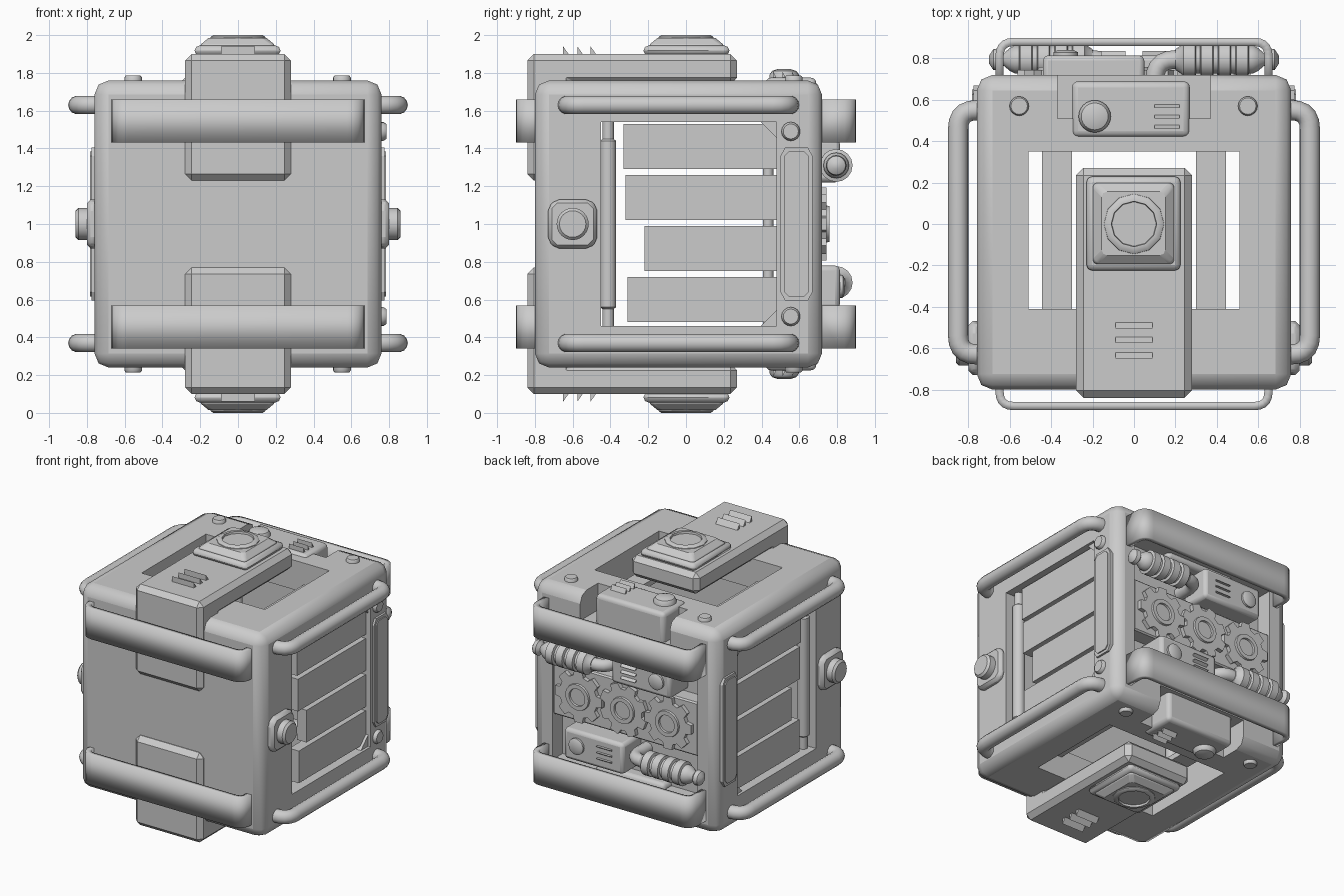
import bpy, bmesh, math
from mathutils import Vector, Matrix

if "Cube" in bpy.data.objects:
    bpy.data.objects.remove(bpy.data.objects["Cube"])

GREY = bpy.data.materials.new("plain grey")
GREY.diffuse_color = (0.6, 0.6, 0.6, 1)
GREY.use_nodes = True
GREY.node_tree.nodes["Principled BSDF"].inputs["Base Color"].default_value = GREY.diffuse_color


# All meshes are written relative to the cube centre, which sits at z = 1
def finish(name, bm, mirror="", smooth=35, bevel=0, segs=1, turn=False):
    bmesh.ops.recalc_face_normals(bm, faces=bm.faces[:])
    me = bpy.data.meshes.new(name)
    bm.to_mesh(me)
    bm.free()
    me.materials.append(GREY)
    ob = bpy.data.objects.new(name, me)
    ob.location.z = 1
    bpy.context.collection.objects.link(ob)
    if bevel:
        m = ob.modifiers.new("bevel", 'BEVEL')
        m.width, m.segments = bevel, segs
        m.limit_method, m.angle_limit = 'ANGLE', math.radians(40)
    if mirror:
        m = ob.modifiers.new("mirror", 'MIRROR')
        m.use_axis = ['x' in mirror, 'y' in mirror, 'z' in mirror]
        m.use_mirror_merge = False
    if smooth:
        bpy.ops.object.select_all(action='DESELECT')
        ob.select_set(True)
        bpy.context.view_layer.objects.active = ob
        bpy.ops.object.shade_smooth_by_angle(angle=math.radians(smooth))
    if turn:  # second copy turned half way round the y axis
        twin = ob.copy()
        twin.name = name + "_lower"
        twin.rotation_euler.y = math.pi
        bpy.context.collection.objects.link(twin)
    return ob


def add_box(bm, x, y, z, taper=1.0):
    pts = [[bm.verts.new((px, py, pz)) for px, py in
            ((x[0], y[0]), (x[1], y[0]), (x[1], y[1]), (x[0], y[1]))] for pz in z]
    c = Vector(((x[0] + x[1]) / 2, (y[0] + y[1]) / 2))
    for v in pts[1]:
        v.co.xy = c + (v.co.xy - c) * taper
    bm.faces.new(pts[0])
    bm.faces.new(pts[1])
    for i in range(4):
        j = (i + 1) % 4
        bm.faces.new((pts[0][i], pts[0][j], pts[1][j], pts[1][i]))


def box(name, x, y, z, taper=1.0, **kw):
    bm = bmesh.new()
    add_box(bm, x, y, z, taper)
    return finish(name, bm, **kw)


# Prism from a 2D outline; place(u, v, w) maps outline and depth to 3D
def prism(name, outline, depth, place, **kw):
    bm = bmesh.new()
    a, b = [[bm.verts.new(place(u, v, w)) for u, v in outline] for w in depth]
    bm.faces.new(a)
    bm.faces.new(b)
    n = len(a)
    for i in range(n):
        bm.faces.new((a[i], a[(i + 1) % n], b[(i + 1) % n], b[i]))
    return finish(name, bm, **kw)


# Turned part: (radius, height) profile spun round an axis through centre
def lathe(name, prof, centre, axis, sides=24, closed=False, **kw):
    bm = bmesh.new()
    rot = Vector((0, 0, 1)).rotation_difference(Vector(axis)).to_matrix()
    rings = [[bm.verts.new(Vector(centre) + rot @ Vector((r * math.cos(t), r * math.sin(t), h)))
              for t in (2 * math.pi * i / sides for i in range(sides))] for r, h in prof]
    pairs = list(zip(rings, rings[1:])) + ([(rings[-1], rings[0])] if closed else [])
    for a, b in pairs:
        for i in range(sides):
            j = (i + 1) % sides
            bm.faces.new((a[i], a[j], b[j], b[i]))
    if not closed:
        bm.faces.new(rings[0])
        bm.faces.new(rings[-1])
    return finish(name, bm, **kw)


# Sweep a u by v section along a U shaped path with rounded corners
def sweep(name, pts, section, radius, up, **kw):
    P = [Vector(p) for p in pts]
    path = [P[0]]
    for a, b, c in zip(P, P[1:], P[2:]):
        s, e = b + (a - b).normalized() * radius, b + (c - b).normalized() * radius
        path += [s.lerp(b, t).lerp(b.lerp(e, t), t) for t in (0, .2, .4, .6, .8, 1)]
    path.append(P[-1])
    bm, rings, up = bmesh.new(), [], Vector(up)
    for i, p in enumerate(path):
        t = (path[min(i + 1, len(path) - 1)] - path[max(i - 1, 0)]).normalized()
        side = t.cross(up)
        rings.append([bm.verts.new(p + side * u + up * v) for u, v in section])
    n = len(section)
    for a, b in zip(rings, rings[1:]):
        for i in range(n):
            bm.faces.new((a[i], a[(i + 1) % n], b[(i + 1) % n], b[i]))
    bm.faces.new(rings[0])
    bm.faces.new(rings[-1])
    return finish(name, bm, **kw)


def circle(r, n=14):
    return [(r * math.cos(2 * math.pi * i / n), r * math.sin(2 * math.pi * i / n)) for i in range(n)]


# Shell: rounded cube with side, top, back and notch openings
shell = box("shell", (-.76, .76), (-.8, .72), (-.76, .76), bevel=.075, segs=2, smooth=0)
cuts = [("side_cut", (-1, 1), (-.45, .48), (-.54, .54)),
        ("top_cut", (-.51, .51), (-.41, .35), (-1, 1)),
        ("back_cut", (-.6, .6), (.6, 1), (-.54, .54)),
        ("upper_notch", (-.37, .37), (.51, 1), (.56, 1)),
        ("lower_notch", (-.37, .37), (.51, 1), (-1, -.56))]
for name, x, y, z in cuts:
    c = box(name, x, y, z, smooth=0)
    c.hide_render = True
    c.hide_set(True)
    m = shell.modifiers.new(name, 'BOOLEAN')
    m.object, m.solver = c, 'EXACT'
bpy.ops.object.select_all(action='DESELECT')
shell.select_set(True)
bpy.context.view_layer.objects.active = shell
bpy.ops.object.shade_smooth_by_angle(angle=math.radians(50))

# Covers wrapping from the front edge over the top and bottom
prism("wrap_cover", [(-.84, .23), (-.84, .9), (.27, .9), (.27, .74), (-.6, .74), (-.6, .23)],
      (-.28, .28), lambda u, v, w: (w, u, v), bevel=.035, mirror="z", smooth=0)
# Raised port on each cover
box("port_base", (-.23, .225), (-.225, .23), (.89, .945), bevel=.03, segs=2, mirror="z")
box("port_slope", (-.21, .205), (-.205, .21), (.94, .985), taper=.74, bevel=.02, segs=2, mirror="z")
lathe("port_ring", [(.15, .96), (.145, .99), (.13, 1), (.11, 1), (.105, .97), (.105, .93)],
      (0, 0, 0), (0, 0, 1), sides=12, mirror="z")


# Slanted louver fins
def louvers(name, x0, x1, starts, depth, base, high, place, **kw):
    for i, s in enumerate(starts):
        prism(f"{name}_{i}", [(s, base), (s + depth, base), (s, high)], (x0, x1),
              lambda u, v, w: place(w, u, v), smooth=0, **kw)


louvers("cover_louver", -.09, .09, (-.65, -.575, -.505), .035, .89, .94,
        lambda x, y, z: (x, y, z), mirror="z")

# Housing in each notch with dome and louvers
box("notch_housing", (-.3, .27), (.42, .69), (.5, .775), bevel=.03, segs=3, mirror="z")
lathe("housing_dome", [(.078, .74), (.078, .79), (.065, .81), (.035, .82)], (-.19, .52, 0), (0, 0, 1), mirror="z")
louvers("housing_louver", .1, .22, (.46, .51, .56), .025, .76, .81, lambda x, y, z: (x, y, z), mirror="z")

# Rivets on top, bottom and one side
for x in (-.555, .55):
    lathe("cap_rivet", [(.047, .74), (.047, .775), (.04, .785)], (x, .57, 0), (0, 0, 1), sides=16, mirror="z")
lathe("side_rivet", [(.05, .74), (.05, .77), (.04, .785)], (0, .555, .49), (1, 0, 0), sides=16, mirror="z")

# Side handles (tubes) and front / back guards (flat bands)
sweep("side_handle", [(.72, .55, .63), (.85, .55, .63), (.85, -.63, .63), (.72, -.63, .63)],
      circle(.049), .09, (0, 0, 1), mirror="xz", smooth=50)
band = [(-.02, -.113), (.02, -.113), (.02, .113), (-.02, .113)]
for name, y0, y1 in (("front_guard", -.76, -.88), ("back_guard", .68, .88)):
    sweep(name, [(-.65, y0, .545), (-.65, y1, .545), (.65, y1, .545), (.65, y0, .545)],
          band, .07, (0, 0, 1), mirror="z", smooth=100)

# Side knobs
prism("knob_plate", [(-.73, -.09), (-.69, -.13), (-.51, -.13), (-.47, -.09),
                     (-.47, .09), (-.51, .13), (-.69, .13), (-.73, .09)],
      (.74, .8), lambda u, v, w: (w, u, v), bevel=.02, mirror="x")
lathe("knob", [(.085, .78), (.085, .845), (.07, .86)], (0, -.6, 0), (1, 0, 0), mirror="x")

# Side slats, gussets and piston rod in the side openings
for z0, y0 in ((.29, -.33), (.02, -.32), (-.25, -.22), (-.52, -.31)):
    box("side_slat", (.64, .72), (y0, .49), (z0, z0 + .24), mirror="x", smooth=0)
prism("corner_gusset", [(.39, .545), (.485, .545), (.485, .45)], (.6, .74),
      lambda u, v, w: (w, u, v), mirror="xz", smooth=0)
lathe("piston_rod", [(.03, -.54), (.03, -.45), (.042, -.44), (.042, .44), (.03, .45), (.03, .54)],
      (.68, -.412, 0), (0, 0, 1), mirror="x")
lathe("inner_pipe", [(.028, -.6), (.028, .6)], (.3, .435, 0), (0, 0, 1), sides=12, mirror="x")
box("inner_shelf", (.3, .445), (-.42, .36), (.56, .6), mirror="xz", smooth=0)

# Long framed side plates
oct_plate = lambda g: [(.5 + g, -.36), (.525 + g, -.405 + g), (.645 - g, -.405 + g), (.67 - g, -.36),
                       (.67 - g, .36), (.645 - g, .405 - g), (.525 + g, .405 - g), (.5 + g, .36)]
prism("side_plate", oct_plate(0), (.74, .775), lambda u, v, w: (w, u, v), mirror="x", smooth=0)
prism("side_plate_panel", oct_plate(.02), (.74, .783), lambda u, v, w: (w, u, v), mirror="x", smooth=0)

# Back gear board with three gears
box("gear_board", (-.6, .6), (.58, .715), (-.2, .2), bevel=.01, smooth=0)
for cx, phase in ((-.37, 0), (0, .39), (.37, 0)):
    outline = []
    for k in range(8):
        for da, r in ((-.27, .155), (-.17, .195), (.17, .195), (.27, .155)):
            a = k * math.pi / 4 + da + phase
            outline.append((cx + r * math.cos(a), r * math.sin(a)))
    prism("gear", outline, (.7, .745), lambda u, v, w: (u, w, v), smooth=0)
    lathe("gear_hub", [(.1, .73), (.095, .76), (.065, .76), (.06, .72)], (cx, 0, 0), (0, 1, 0))

# Back boxes with dome and louvers, one above and one below the gears
box("back_box", (-.44, .05), (.58, .815), (.22, .45), bevel=.025, segs=2, turn=True)
lathe("back_box_dome", [(.06, .8), (.06, .83), (.04, .84)], (-.33, 0, .33), (0, 1, 0), sides=18, turn=True)
louvers("back_box_louver", -.16, -.04, (.28, .325, .37), .025, .8, .835, lambda x, y, z: (x, z, y), turn=True)

# Ribbed back cylinders with pointed valve and elbow pipe
prof = [(.05, .2), (.07, .23)]
for i in range(4):
    s = .24 + i * .085
    prof += [(.087, s), (.087, s + .055), (.068, s + .06), (.068, s + .08)]
prof += [(.055, .6), (.03, .63), (.055, .65), (.05, .68), (.02, .7)]
lathe("back_cylinder", prof, (0, .795, .31), (1, 0, 0), sides=16, turn=True)
sweep("elbow_pipe", [(.26, .795, .31), (.1, .795, .31), (.1, .6, .31)], circle(.045), .1, (0, 0, 1),
      smooth=60, turn=True)
